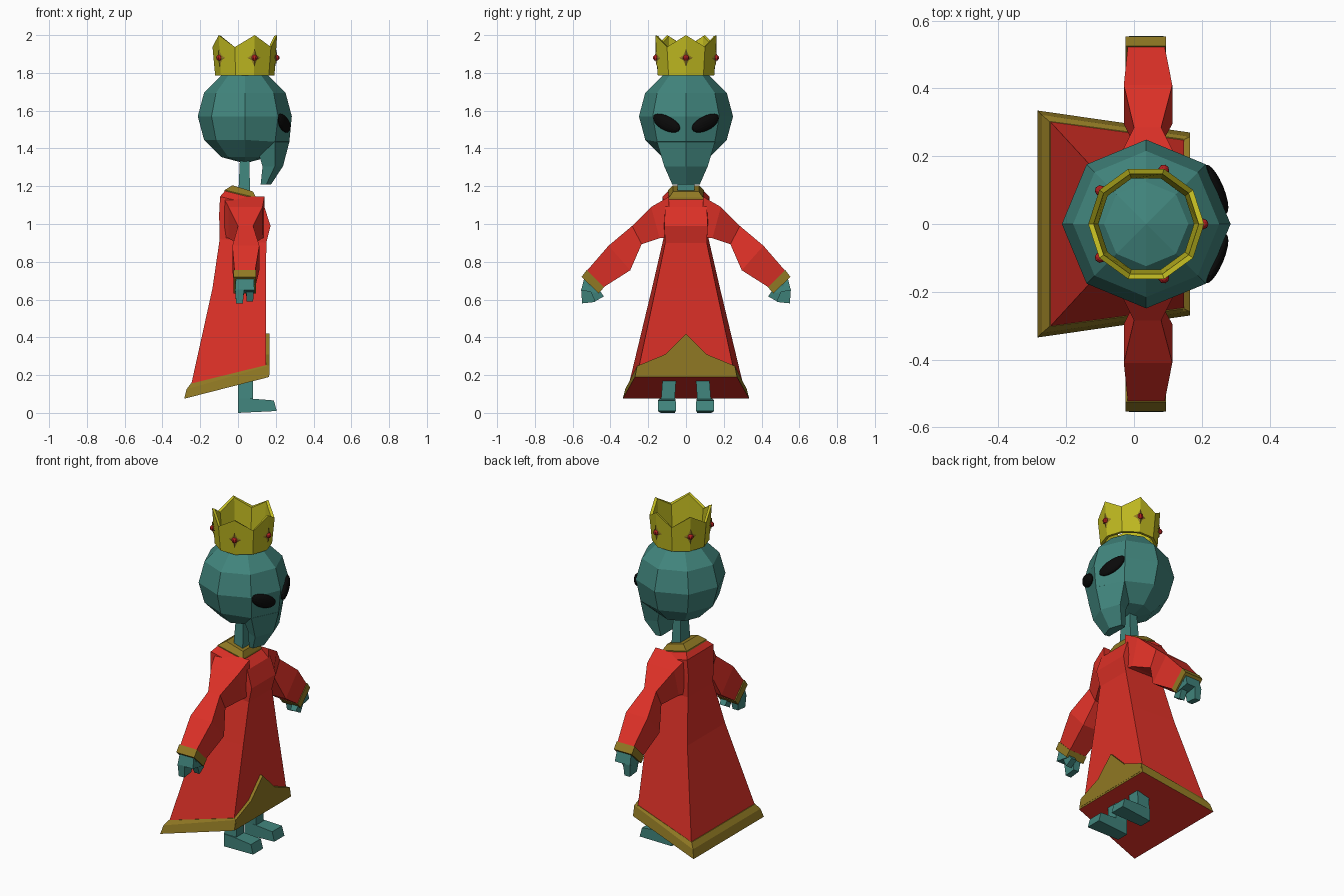
import bpy, bmesh, math
from mathutils import Matrix, Vector

if "Cube" in bpy.data.objects:
    bpy.data.objects.remove(bpy.data.objects["Cube"])


def material(name, rgb):
    m = bpy.data.materials.new(name)
    m.diffuse_color = (*rgb, 1)
    m.use_nodes = True
    m.node_tree.nodes["Principled BSDF"].inputs["Base Color"].default_value = m.diffuse_color
    return m


RED = material("robe red", (0.72, 0.03, 0.02))
TEAL = material("skin teal", (0.053, 0.235, 0.205))
TRIM = material("dark gold trim", (0.28, 0.19, 0.017))
GOLD = material("crown yellow", (0.53, 0.49, 0.015))
BLACK = material("eye black", (0.003, 0.003, 0.003))
GEM = material("gem red", (0.45, 0.015, 0.015))


def finish(name, bm, *mats):
    bmesh.ops.recalc_face_normals(bm, faces=bm.faces)
    me = bpy.data.meshes.new(name)
    bm.to_mesh(me)
    bm.free()
    for m in mats:
        me.materials.append(m)
    ob = bpy.data.objects.new(name, me)
    bpy.context.collection.objects.link(ob)
    return ob


def loft(name, rings, *mats):
    """Skin a stack of equal-sized point rings and cap both ends."""
    bm = bmesh.new()
    vs = [[bm.verts.new(p) for p in r] for r in rings]
    n = len(vs[0])
    for a, b in zip(vs, vs[1:]):
        for i in range(n):
            j = (i + 1) % n
            bm.faces.new((a[i], a[j], b[j], b[i]))
    first = bm.faces.new(vs[0])
    bm.faces.new(vs[-1])
    if len(mats) > 1:
        first.material_index = 1
    return finish(name, bm, *mats)


def tilted(xb, xf, zb, zf, wb, wf):
    """Four-sided ring: back/front x, z and half width."""
    return [(xb, -wb, zb), (xf, -wf, zf), (xf, wf, zf), (xb, wb, zb)]


def slab(top, bot, x0, x1, s):
    """Limb ring between two (y, z) points, on side s."""
    return [(x0, s * top[0], top[1]), (x1, s * top[0], top[1]),
            (x1, s * bot[0], bot[1]), (x0, s * bot[0], bot[1])]


# Robe, hem and collar
loft("robe", [tilted(*r) for r in (
    (-.25, .148, .14, .24, .305, .25),
    (-.135, .148, .66, .66, .18, .16),
    (-.097, .15, .92, .90, .12, .11),
    (-.10, .172, 1.05, .99, .12, .115),
    (-.095, .14, 1.145, 1.09, .125, .11),
    (-.065, .09, 1.18, 1.135, .09, .09))], RED)
loft("hem", [tilted(*r) for r in (
    (-.285, .165, .075, .19, .335, .27),
    (-.272, .165, .125, .25, .322, .258),
    (-.25, .149, .155, .253, .303, .25))], TRIM, RED)
loft("collar", [tilted(*r) for r in (
    (-.075, .095, 1.16, 1.115, .095, .09),
    (-.07, .095, 1.18, 1.14, .095, .09),
    (-.03, .08, 1.205, 1.172, .07, .068))], TRIM)
peak = [(-.262, .2), (.262, .2), (.255, .25), (.11, .31), (0, .42), (-.11, .31), (-.255, .25)]
loft("hem_peak", [[(x, y, z) for y, z in peak] for x in (.145, .166)], TRIM)

# Arms, hands and legs on both sides
for s, side in ((1, "left"), (-1, "right")):
    loft(side + "_sleeve", [slab(*r, s) for r in (
        ((.09, 1.145), (.09, .93), -.08, .14),
        ((.185, 1.09), (.14, .925), -.05, .13),
        ((.285, .99), (.235, .893), .0, .08),
        ((.41, .885), (.295, .755), -.03, .113),
        ((.527, .75), (.445, .66), -.018, .09))], RED)
    loft(side + "_cuff", [slab(*r, s) for r in (
        ((.525, .757), (.434, .665), -.025, .095),
        ((.553, .72), (.462, .633), -.025, .095))], TRIM)
    loft(side + "_palm", [slab(*r, s) for r in (
        ((.535, .73), (.465, .66), -.01, .082),
        ((.555, .65), (.475, .635), -.015, .087))], TEAL)
    loft(side + "_finger", [slab(*r, s) for r in (
        ((.555, .652), (.475, .637), -.015, .032),
        ((.55, .58), (.482, .587), -.01, .026))], TEAL)
    loft(side + "_thumb", [slab(*r, s) for r in (
        ((.525, .69), (.462, .655), .042, .087),
        ((.482, .59), (.435, .617), .045, .08))], TEAL)
    loft(side + "_leg", [
        [(x, s * y, z) for x, y in ((0, a), (.08, a), (.08, b), (0, b))]
        for z, a, b in ((.03, .062, .135), (.3, .045, .115))], TEAL)
    foot = [(0, .0), (.205, .01), (.19, .066), (.075, .075), (0, .075)]
    loft(side + "_foot", [[(x, s * (y + k * x), z) for x, z in foot]
                          for y, k in ((.06, -.03), (.135, .07))], TEAL)

# Neck
loft("neck", [tilted(*r) for r in (
    (.0, .065, 1.12, 1.12, .05, .05),
    (.01, .06, 1.34, 1.34, .036, .036))], TEAL)

# Head: eight-sided ball with the lower face pushed forward
CX = 0.036
bm = bmesh.new()
bmesh.ops.create_uvsphere(bm, u_segments=8, v_segments=6, radius=0.249)
for v in bm.verts:
    v.co += Vector((CX, 0, 1.57))
    if v.co.x > .1 and 1.4 < v.co.z < 1.5:
        v.co.x += .02 if abs(v.co.y) < .01 else .008
        v.co.z -= .01
finish("head", bm, TEAL)

# Chin wedge
loft("chin", [[(f, 0, z), (d, w, z), (b, wb, z + up), (b, -wb, z + up), (d, -w, z)]
              for f, d, w, b, wb, z, up in (
    (.272, .197, .154, .09, .11, 1.435, 0),
    (.238, .195, .115, .13, .085, 1.305, 0),
    (.175, .15, .073, .12, .068, 1.21, 0))], TEAL)

# Slanted eyes lying on the two front facets
for s, side in ((1, "left"), (-1, "right")):
    bm = bmesh.new()
    bmesh.ops.create_uvsphere(bm, u_segments=20, v_segments=10, radius=1)
    for v in bm.verts:
        y, z = v.co.y, v.co.z
        z *= .043 if z < 0 else .034      # fuller lower lid
        v.co = Vector((v.co.x * .022, y * .084, z))
    bm.transform(Matrix.Translation((.243, s * .102, 1.537))
                 @ Matrix.Rotation(s * math.radians(22.5), 4, 'Z')
                 @ Matrix.Rotation(s * math.radians(25), 4, 'X'))
    finish(side + "_eye", bm, BLACK)


# Crown: ten-sided open band with five points
def ring(r, z_peak, z_dip):
    return [(CX + r * math.cos(i * math.pi / 5), r * math.sin(i * math.pi / 5),
             z_dip if i % 2 else z_peak) for i in range(10)]


bm = bmesh.new()
loops = [[bm.verts.new(p) for p in ring(*r)] for r in (
    (.157, 1.787, 1.787), (.171, 2.0, 1.937), (.155, 1.995, 1.932), (.141, 1.787, 1.787))]
for a, b in zip(loops, loops[1:] + loops[:1]):
    for i in range(10):
        j = (i + 1) % 10
        bm.faces.new((a[i], a[j], b[j], b[i]))
finish("crown", bm, GOLD)

# Star mounts folded over the crown corners, each with a gem
for k in range(5):
    turn = Matrix.Translation((CX, 0, 1.88)) @ Matrix.Rotation(k * math.tau / 5, 4, 'Z')
    bm = bmesh.new()
    outline = []
    for i in range(8):
        a = i * math.pi / 4
        r = .02 if i % 2 else (.036 if i % 4 == 0 else .046)
        y, z = r * math.cos(a), r * math.sin(a)
        outline.append(bm.verts.new((.167 + z * .066 - abs(y) * .325, y, z)))
    mid = bm.verts.new((.172, 0, 0))
    for i in range(8):
        bm.faces.new((mid, outline[i], outline[(i + 1) % 8]))
    bm.transform(turn)
    finish("star_mount", bm, TRIM)
    bm = bmesh.new()
    bmesh.ops.create_uvsphere(bm, u_segments=8, v_segments=6, radius=.016)
    bm.transform(turn @ Matrix.Translation((.168, 0, 0)))
    finish("gem", bm, GEM)
